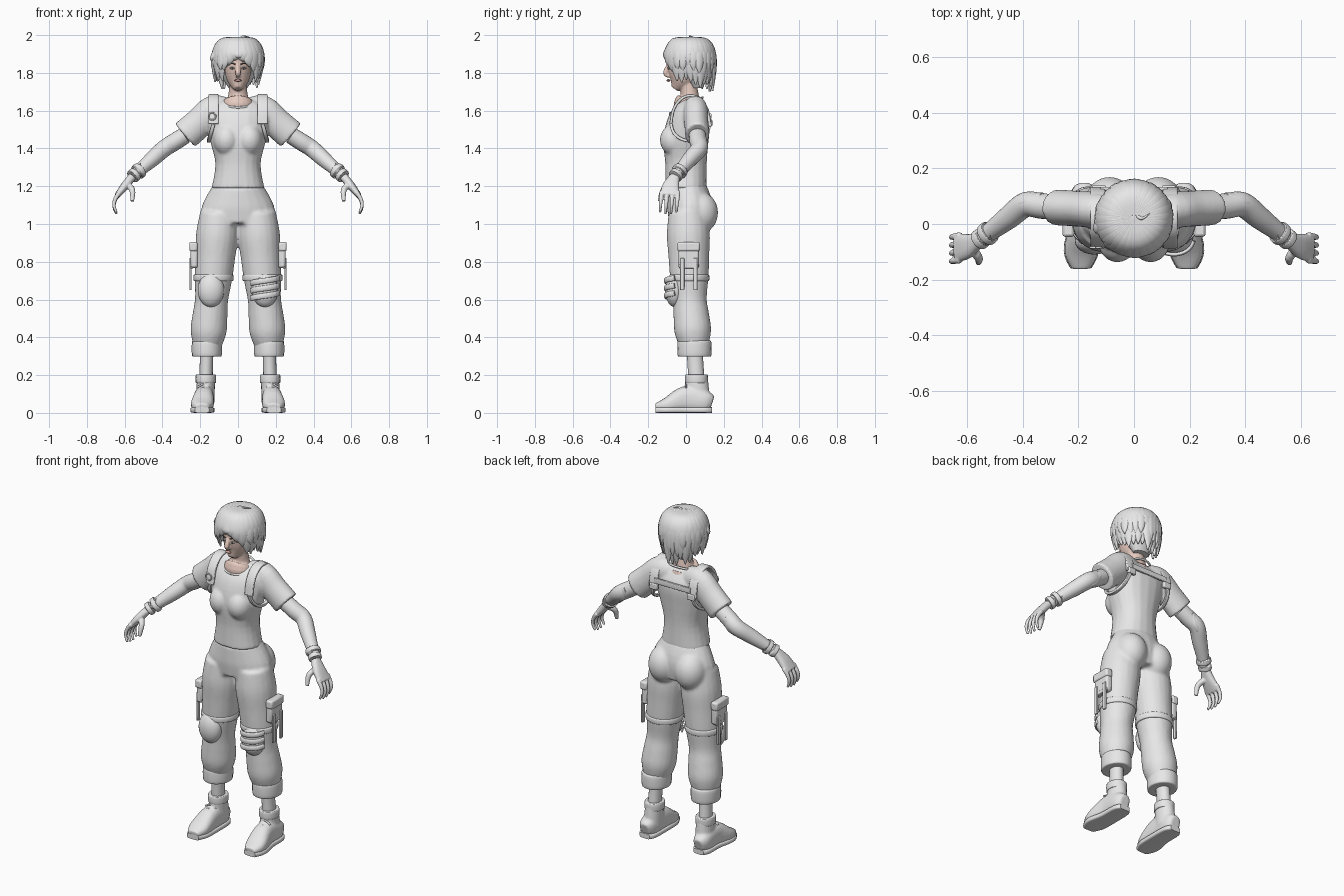
import bpy, bmesh, math, random
from mathutils import Vector, Matrix

random.seed(4)
cube = bpy.data.objects.get("Cube")
if cube:
    bpy.data.objects.remove(cube, do_unlink=True)

X, Y, Z = Vector((1, 0, 0)), Vector((0, 1, 0)), Vector((0, 0, 1))
MIDDLE, LEFT, RIGHT, PAIR = (1,), (1,), (-1,), (1, -1)

# Joints of the left side; the right side mirrors them
SHOULDER, SLEEVE = Vector((.13, .05, 1.6)), Vector((.28, .06, 1.47))
ELBOW, WRIST = Vector((.39, .07, 1.4)), Vector((.56, -.06, 1.25))
HIP, KNEE = Vector((.1, .01, 1.06)), Vector((.14, .02, .6))
HEM, ANKLE = Vector((.165, .045, .34)), Vector((.17, .055, .18))


def colour(name, *rgb):
    material = bpy.data.materials.new(name)
    material.use_nodes = True
    material.diffuse_color = (*rgb, 1)
    shader = material.node_tree.nodes["Principled BSDF"]
    shader.inputs["Base Color"].default_value = (*rgb, 1)
    return material


GREY = colour("light grey", .8, .8, .8)
SKIN = colour("skin", .8, .6, .53)
LIP = colour("lip rose", .6, .33, .3)
DARK = colour("dark brown", .1, .08, .07)


def along(start, end, *radii):
    """Evenly spaced stations from start towards end, leaving out the end."""
    return [(*start.lerp(end, i / len(radii)), radius) for i, radius in enumerate(radii)]


def arc(rule, first, last, count):
    """Stations given by a rule of the angle."""
    return [rule(first + (last - first) * i / count) for i in range(count + 1)]


def spline(rows, flat):
    """Smooth curve through stations; a missing depth is width times flat."""
    points = [Vector(row if len(row) == 5 else (*row, row[-1] * flat)) for row in rows]
    points = [points[0], *points, points[-1]]
    curve = []
    for a, b, c, d in zip(points, points[1:], points[2:], points[3:]):
        for step in range(4):
            t = step / 4
            bend = (c - a) + t * ((2 * a - 5 * b + 4 * c - d) + t * (3 * b - a - 3 * c + d))
            curve.append(b + bend * t / 2)
    return curve + [points[-1]]


class Part:
    def __init__(self, name, material=GREY, voxel=0.0):
        self.name, self.material, self.voxel = name, material, voxel
        self.bm = bmesh.new()

    def loft(self, rows, hint=X, sides=MIDDLE, flat=1, power=2, count=20):
        """Sweep an oval section whose width lies along the hint direction."""
        curve = spline(rows, flat)
        centres = [Vector(station[:3]) for station in curve]
        for side in sides:
            rings = []
            for i, (*_, width, depth) in enumerate(curve):
                before, after = centres[max(i - 1, 0)], centres[min(i + 1, len(curve) - 1)]
                axis = (after - before).normalized()
                across = (hint - axis * hint.dot(axis)).normalized()
                through = axis.cross(across)
                ring = []
                for k in range(count):
                    angle = math.tau * k / count
                    c, s = (math.copysign(abs(value) ** (2 / power), value)
                            for value in (math.cos(angle), math.sin(angle)))
                    spot = centres[i] + across * c * max(width, .001) + through * s * max(depth, .001)
                    ring.append(self.bm.verts.new((spot.x * side, spot.y, spot.z)))
                rings.append(ring)
            for low, high in zip(rings, rings[1:]):
                for k in range(count):
                    self.bm.faces.new((low[k - 1], low[k], high[k], high[k - 1]))
            self.bm.faces.new(rings[0])
            self.bm.faces.new(rings[-1])
        return self

    def column(self, *rows, **options):
        """Upright loft on the centre line from (z, y, width, depth) rows."""
        return self.loft([(0, y, z, width, depth) for z, y, width, depth in rows], **options)

    def band(self, centre, axis, radius, height, hint=X, flat=1):
        """Mirrored pair of short sleeves with softened rims."""
        half = axis.normalized() * height / 2
        rows = [(*(centre + half * t), radius * (.88 if abs(t) == 1 else 1)) for t in (-1, -.8, .8, 1)]
        return self.loft(rows, hint, PAIR, flat)

    def solid(self, create, centre, scale, sides, **options):
        """Mirrored primitive, scaled and moved into place."""
        for side in sides:
            place = Matrix.Translation((centre[0] * side, *centre[1:])) @ Matrix.Diagonal((*scale, 1))
            create(self.bm, matrix=place, **options)
        return self

    def ball(self, centre, radii, sides=MIDDLE):
        return self.solid(bmesh.ops.create_uvsphere, centre, radii, sides, u_segments=24, v_segments=16, radius=1)

    def box(self, centre, dimensions):
        return self.solid(bmesh.ops.create_cube, centre, dimensions, PAIR, size=1)

    def finish(self, bevel=0.0):
        bmesh.ops.recalc_face_normals(self.bm, faces=self.bm.faces)
        mesh = bpy.data.meshes.new(self.name)
        self.bm.to_mesh(mesh)
        self.bm.free()
        mesh.materials.append(self.material)
        mesh.polygons.foreach_set("use_smooth", [True] * len(mesh.polygons))
        mesh.set_sharp_from_angle(angle=math.radians(50))
        part = bpy.data.objects.new(self.name, mesh)
        bpy.context.scene.collection.objects.link(part)
        if bevel:
            rounding = part.modifiers.new("rounded edges", "BEVEL")
            rounding.width, rounding.segments = bevel, 2
        if self.voxel:
            blend = part.modifiers.new("blend", "REMESH")
            blend.mode, blend.voxel_size, blend.use_smooth_shade = "VOXEL", self.voxel, True
            soften = part.modifiers.new("soften", "SMOOTH")
            soften.factor, soften.iterations = .5, 4


# Head, neck and upper chest
head = Part("head", SKIN, .005).ball((0, .01, 1.88), (.085, .108, .1))
head.column((1.715, -.06, .02, .02), (1.76, -.03, .057, .066), (1.82, -.01, .07, .09), (1.9, 0, .07, .1))
head.column((1.6, .02, .09, .08), (1.64, .01, .085, .075), (1.67, .02, .055, .05), (1.75, .01, .045, .045))
head.loft([(0, -.09, 1.85, .01), (0, -.11, 1.8, .015), (0, -.09, 1.78, .01)], flat=.8)
head.finish()
Part("lips", LIP).ball((0, -.093, 1.76), (.018, .01, .007)).finish()
Part("eyes").ball((.03, -.09, 1.825), (.014, .007, .006), PAIR).finish()
Part("irises", DARK).ball((.03, -.095, 1.825), (.006, .004, .006), PAIR).finish()
brow = [(.014, -.1, 1.845, .003), (.03, -.096, 1.85, .003), (.05, -.083, 1.845, .001)]
Part("eyebrows", DARK).loft(brow, Z, PAIR).finish()

# Hair: a cap, a nape volume and overlapping tapered locks
CROWN = Vector((0, .02, 1.89))
cap = Part("hair_cap").ball(CROWN, (.117, .12, .1))
cap.column((1.9, .035, .11, .1), (1.8, .055, .095, .07), (1.72, .06, .05, .03)).finish()


def lock(part, degrees, end, flare, width=.03):
    """One lock from the crown, over the skull and down to a tip."""
    angle = math.radians(degrees)
    out = Vector((math.sin(angle), -math.cos(angle), 0))

    def at(reach, height):
        return CROWN + out * reach * .125 + Z * height
    drop = end - CROWN.z
    path = [at(.1, .095), at(.7, .08), at(1, .02), at(1 + flare / 2, drop / 2), at(.95 + flare, drop)]
    sizes = (.2, 1, 1.15, 1, .1)
    rows = [(*point, width * size, .004 + .009 * min(size, 1)) for point, size in zip(path, sizes)]
    part.loft(rows, Vector((math.cos(angle), math.sin(angle), 0)), count=10)


locks = Part("hair_locks")
for degrees in range(-180, 180, 13):
    turn = abs(degrees)
    fringe = turn < 48
    end = 1.89 - .002 * turn if fringe else 1.77 - turn / 3000 + random.uniform(-.02, .03)
    lock(locks, degrees, end, random.uniform(-.12, .06))
    if not fringe:
        lock(locks, degrees + 6, end + .06, random.uniform(.02, .12), .024)
lock(locks, -75, 1.865, .24, .02)
locks.loft([(.01, .03, 1.98, .008), (.03, .02, 1.994, .005), (.06, .04, 1.99, .001)], Y)
locks.finish()

# Shirt with short sleeves
shirt = Part("shirt", GREY, .008).ball((.06, -.06, 1.445), (.07, .078, .085), PAIR)
shirt.column((1.19, 0, .14, .11), (1.32, 0, .12, .11), (1.45, 0, .15, .12), (1.56, .02, .165, .11),
             (1.62, .03, .15, .08), (1.66, .04, .07, .04), power=2.2)
shirt.loft([(.06, .045, 1.6, .055), *along(SHOULDER, SLEEVE, .065, .064), (*SLEEVE, .065)], Y, PAIR, 1.25)
shirt.finish()
collar = arc(lambda a: (.086 * math.sin(a), .012 - .076 * math.cos(a), 1.643 - .026 * math.cos(a), .006),
             0, math.tau, 16)
Part("collar").loft(collar, Z).finish()

# Harness: arched straps over the shoulders and under the arms, joined at the back
harness = Part("harness")
for rise, bulge, width in ((.15, 0, .027), (-.09, .025, .01)):
    strap = arc(lambda a: (.13 + bulge * math.sin(a), .023 - .103 * math.cos(a),
                           1.53 + rise * math.sin(a), width, .008), 0, math.pi, 6)
    harness.loft(strap, X, PAIR, power=5)
harness.loft([(x, .127, 1.57, .016, .007) for x in (-.12, 0, .12)], Z, power=5)
harness.finish()
Part("buckles").box((.125, .128, 1.535), (.05, .022, .036)).finish(.005)
ring = arc(lambda a: (.137 + .019 * math.sin(a), -.085, 1.57 + .019 * math.cos(a), .004), 0, math.tau, 12)
Part("strap_ring").loft(ring, Y, RIGHT).finish()

# Arms, elbow pads and wristbands
arm = along(SLEEVE, ELBOW, .045, .046) + along(ELBOW, WRIST, .045, .042, .035)
Part("arms").loft([*arm, (*WRIST, .028)], Y, PAIR).finish()
pad_top, pad_end = Vector((.33, .105, 1.45)), Vector((.44, .06, 1.36))
pad = along(pad_top, pad_end, .015, .042, .042)
Part("elbow_pads").loft([*pad, (*pad_end, .015)], Z, PAIR, .5).finish()
bands = Part("wristbands")
for place, radius in ((.8, .042), (.95, .037)):
    bands.band(ELBOW.lerp(WRIST, place), WRIST - ELBOW, radius, .025, Y)
bands.finish()

# Hands with four curled fingers and a thumb
hands = Part("hands", GREY, .004)
hands.loft([(*WRIST, .027, .022), (.6, -.08, 1.2, .045, .022), (.64, -.087, 1.15, .052, .015)], Y, PAIR, power=2.5)
for finger in range(4):
    y, joint = -.129 + .029 * finger, .036 + .003 * (finger in (1, 2))
    curl = [(.625 + .032 * math.sin(.85 * k), y - .003 * k, 1.17 - joint * k, .013 - .002 * k) for k in range(4)]
    hands.loft(curl, Y, PAIR)
hands.loft([(.59, -.08, 1.21, .017), (.56, -.12, 1.18, .016), (.56, -.14, 1.12, .01)], Y, PAIR)
hands.finish()

# Trousers blended from hips, seat and legs
trousers = Part("trousers", GREY, .01).ball((.088, .075, 1.06), (.09, .095, .11), PAIR)
trousers.column((1.21, 0, .13, .1), (1.1, .02, .19, .12), (1, .02, .2, .11))
leg = along(HIP, KNEE, .1, .112, .106, .1) + along(KNEE, HEM, .088, .093, .095)
trousers.loft([*leg, (*HEM, .07)], X, PAIR, 1.02)
trousers.finish()
Part("trouser_cuffs").band(HEM, Z, .079, .085, flat=1.13).finish()
Part("thigh_straps").band(HIP.lerp(KNEE, .75), Z, .105, .035).finish()

# Knee pads; the left one is wrapped with tape
Part("knee_pads").ball((.143, -.06, .65), (.07, .05, .09), PAIR).finish()
tape = Part("knee_tape")
for z in (.62, .66, .7):
    wrap = arc(lambda a: (.143 + .074 * math.sin(a), -.05 - .06 * math.cos(a), z + .01 * a, .015, .007),
               -1.4, 1.4, 6)
    tape.loft(wrap, Z, LEFT)
tape.finish()

# Thigh pockets with flaps and hanging straps
Part("pockets").box((.232, .014, .835), (.04, .11, .135)).finish(.012)
Part("pocket_flaps").box((.236, .014, .88), (.044, .12, .05)).finish(.01)
hanging = Part("pocket_straps").box((.245, .015, .775), (.016, .1, .02))
for y in (-.02, .05):
    hanging.box((.252, y, .735), (.012, .022, .17))
hanging.finish(.003)

# Ankles, boots, collars, soles and laces
Part("ankles").loft([*along(ANKLE, HEM, .036, .035), (*HEM, .036)], X, PAIR, 1.2).finish()
foot = [(.18, .138, .05, .03, .04), (.18, .1, .06, .05, .058), (.18, 0, .072, .053, .07),
        (.19, -.1, .042, .06, .04), (.19, -.16, .03, .035, .02)]
boots = Part("boots", GREY, .007).loft(foot, X, PAIR, power=2.5)
boots.loft([(.173, .065, .06, .05), (*ANKLE, .048)], X, PAIR, 1.28)
boots.finish()
Part("boot_collars").band(ANKLE, Z, .054, .045, flat=1.12).finish()
Part("boot_soles").loft([(x, y, .015, width + .003, .015) for x, y, _, width, _ in foot], X, PAIR, power=5).finish()
laces = Part("boot_laces")
for row in range(4):
    y, z = -.06 + .02 * row, .1 + .017 * row
    laces.loft([(.182 + .034 * t, y, z - .016 * t * t, .005) for t in (-1, 0, 1)], Y, PAIR)
laces.finish()
